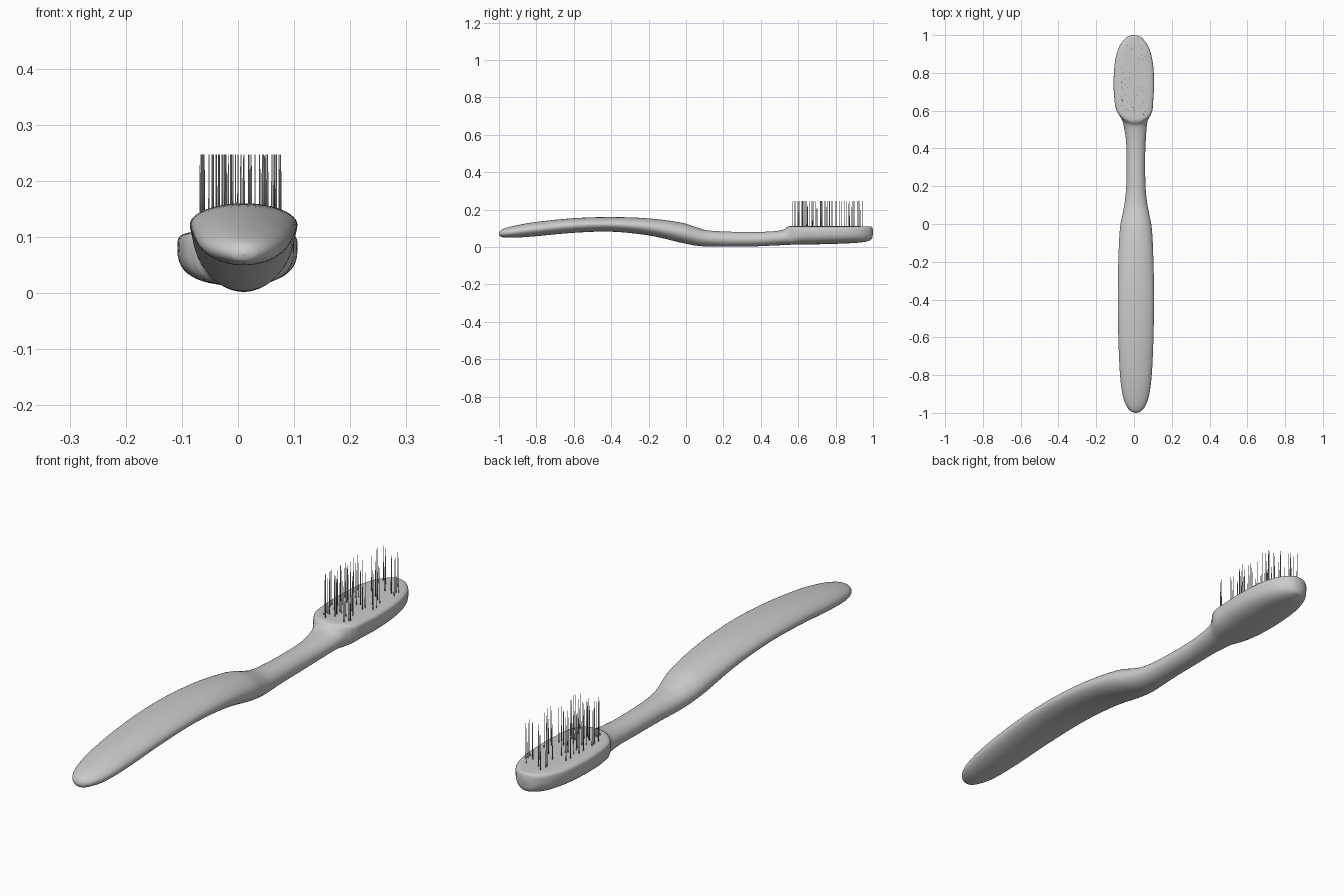
import bpy, bmesh, math, random

if "Cube" in bpy.data.objects:
    bpy.data.objects.remove(bpy.data.objects["Cube"])

# Stations along the brush: y, half width, bottom z, top z, squareness
STATIONS = [
    (-1.0, 0.002, 0.069, 0.072, 2), (-0.992, 0.026, 0.056, 0.088, 2),
    (-0.965, 0.049, 0.051, 0.101, 2), (-0.91, 0.069, 0.050, 0.115, 2),
    (-0.8, 0.084, 0.058, 0.134, 2), (-0.6, 0.093, 0.076, 0.154, 2),
    (-0.4, 0.096, 0.082, 0.160, 2), (-0.2, 0.093, 0.062, 0.153, 2),
    (-0.03, 0.085, 0.024, 0.131, 2), (0.05, 0.071, 0.008, 0.107, 2),
    (0.11, 0.060, 0.003, 0.090, 2), (0.2, 0.051, 0.002, 0.083, 2),
    (0.35, 0.049, 0.003, 0.080, 2), (0.45, 0.053, 0.007, 0.083, 2),
    (0.515, 0.063, 0.010, 0.091, 2.2), (0.538, 0.074, 0.011, 0.106, 3),
    (0.555, 0.085, 0.012, 0.111, 4), (0.6, 0.097, 0.013, 0.111, 4.5),
    (0.73, 0.107, 0.015, 0.111, 4.5), (0.85, 0.101, 0.019, 0.111, 4.5),
    (0.93, 0.081, 0.024, 0.111, 4.5), (0.975, 0.053, 0.032, 0.110, 4),
    (0.994, 0.028, 0.044, 0.107, 3), (1.0, 0.002, 0.078, 0.084, 2),
]
STEPS, SIDES = 6, 48


def catmull(a, b, c, d, t):
    return [0.5 * (2*q + (r-p)*t + (2*p-5*q+4*r-s)*t*t + (3*q-p-3*r+s)*t**3)
            for p, q, r, s in zip(a, b, c, d)]


def spow(v, e):
    return math.copysign(abs(v) ** e, v)


def finish(bm, name):
    bmesh.ops.recalc_face_normals(bm, faces=bm.faces)
    me = bpy.data.meshes.new(name)
    bm.to_mesh(me)
    bm.free()
    ob = bpy.data.objects.new(name, me)
    bpy.context.collection.objects.link(ob)
    me.shade_smooth()
    return ob


# Handle, neck and head: one continuous loft
bm = bmesh.new()
rings = []
n = len(STATIONS)
for i in range(n - 1):
    pts = [STATIONS[min(max(k, 0), n - 1)] for k in (i-1, i, i+1, i+2)]
    for j in range(STEPS + (i == n - 2)):
        y, w, lo, hi, sq = catmull(*pts, j / STEPS)
        y, w = min(max(y, -1), 1), max(w, 0.002)
        cx = 0.01 - 0.011 * min(max((y - 0.45) / 0.2, 0), 1)
        mid = lo + (hi - lo) * (0.5 + 0.07 * (sq - 2))
        bend = 0.025 * math.exp(-((y - 0.55) / 0.05) ** 2)
        ring = []
        for k in range(SIDES):
            a = 2 * math.pi * k / SIDES
            s = math.sin(a)
            e = 2 / (sq if s > 0 else 2 + 0.25 * (sq - 2))
            u = spow(math.cos(a), e)
            z = mid + spow(s, e) * ((hi - mid) if s > 0 else (mid - lo))
            ring.append(bm.verts.new((cx + w * u, y + bend * u * u, z)))
        rings.append(ring)
for r0, r1 in zip(rings, rings[1:]):
    for k in range(SIDES):
        m = (k + 1) % SIDES
        bm.faces.new((r0[k], r0[m], r1[m], r1[k]))
bm.faces.new(rings[0])
bm.faces.new(rings[-1])
finish(bm, "brush_handle_and_head")

# Bristles: fine tapered hairs scattered over the flat face
random.seed(4)
bm = bmesh.new()
count = 0
while count < 64:
    x, y = random.uniform(-0.07, 0.078), random.uniform(0.565, 0.945)
    if (abs(x - 0.004) / 0.078) ** 3 + (abs(y - 0.755) / 0.2) ** 3 > 1:
        continue
    count += 1
    res = bmesh.ops.create_cone(bm, cap_ends=True, segments=6,
                                radius1=0.0016, radius2=0.0009, depth=0.14)
    bmesh.ops.translate(bm, verts=res["verts"], vec=(x, y, 0.177))
finish(bm, "bristles")
